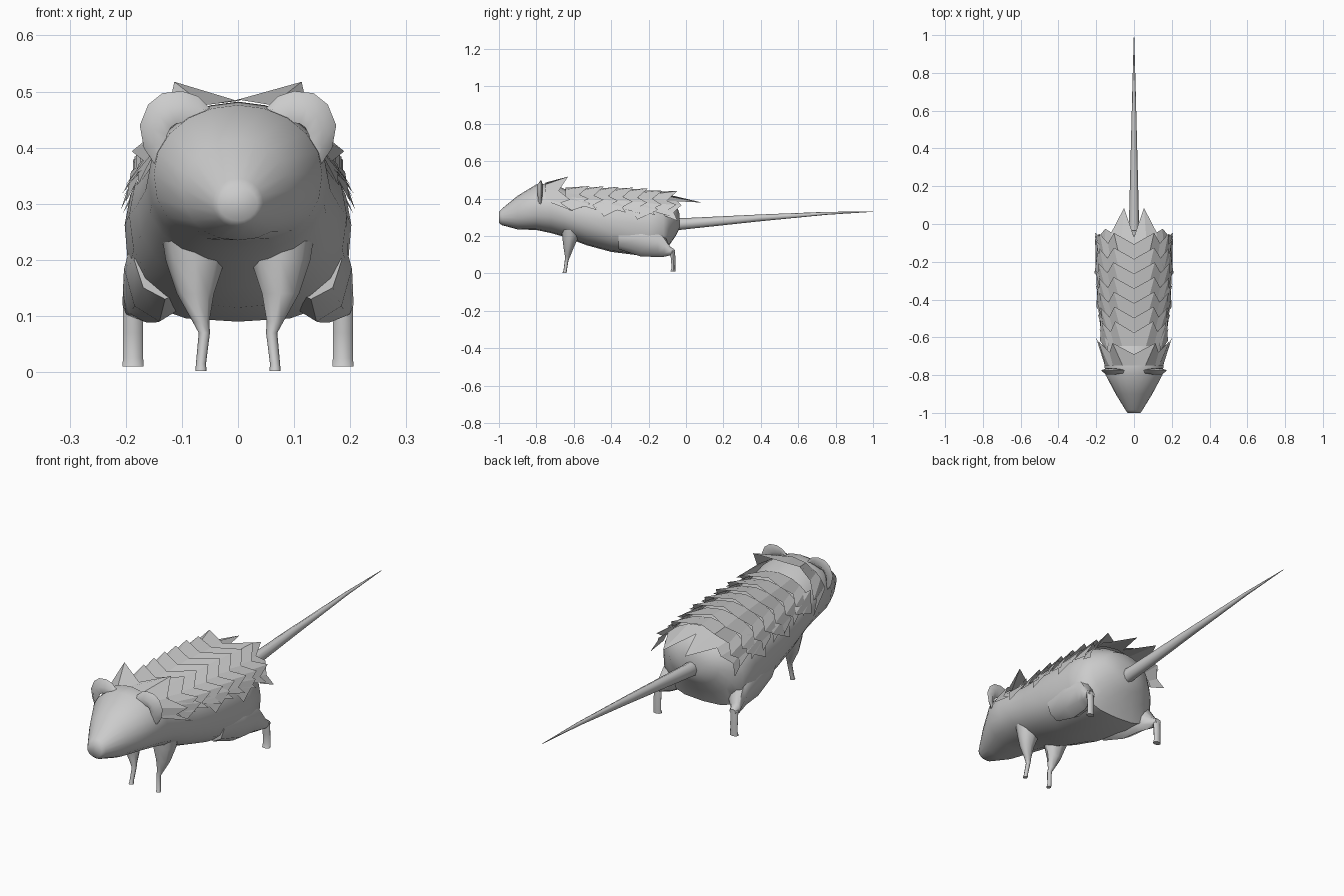
import bpy
from math import sin, cos, pi, radians
from mathutils import Vector

if "Cube" in bpy.data.objects:
    bpy.data.objects.remove(bpy.data.objects["Cube"])

grey = bpy.data.materials.new("plain grey")
grey.use_nodes = True
grey.diffuse_color = (0.6, 0.6, 0.6, 1)
grey.node_tree.nodes["Principled BSDF"].inputs["Base Color"].default_value = (0.6, 0.6, 0.6, 1)


def make(name, verts, faces, smooth=None):
    mesh = bpy.data.meshes.new(name)
    mesh.from_pydata(verts, [], faces)
    mesh.materials.append(grey)
    obj = bpy.data.objects.new(name, mesh)
    bpy.context.collection.objects.link(obj)
    bpy.ops.object.select_all(action="DESELECT")
    obj.select_set(True)
    bpy.context.view_layer.objects.active = obj
    bpy.ops.object.mode_set(mode="EDIT")
    bpy.ops.mesh.select_all(action="SELECT")
    bpy.ops.mesh.normals_make_consistent(inside=False)
    bpy.ops.object.mode_set(mode="OBJECT")
    if smooth:
        bpy.ops.object.shade_smooth_by_angle(angle=radians(smooth))
    return obj


def loft(name, rings, smooth=50):
    """Closed skin over rings with equal point counts."""
    n = len(rings[0])
    faces = [(a * n + i, a * n + (i + 1) % n, (a + 1) * n + (i + 1) % n, (a + 1) * n + i)
             for a in range(len(rings) - 1) for i in range(n)]
    faces += [tuple(range(n)), tuple((len(rings) - 1) * n + i for i in range(n))]
    return make(name, [p for r in rings for p in r], faces, smooth)


# Body stations: y, half width, bottom, top, squareness of the lower half
BODY = [(-1.0, .035, .27, .33, 2), (-.985, .045, .258, .345, 2),
        (-.9, .097, .235, .415, 2.2), (-.8, .15, .232, .476, 2.4),
        (-.72, .16, .215, .482, 2.3), (-.65, .165, .195, .452, 2.1),
        (-.53, .18, .15, .445, 2.2), (-.4, .194, .115, .445, 2.4),
        (-.2, .202, .09, .435, 3), (-.12, .195, .09, .42, 3),
        (-.09, .16, .15, .4, 2.4), (-.055, .12, .2, .375, 2), (-.035, .05, .24, .32, 2)]


def body_point(y, deg):
    """Point on the body skin; the angle runs from the spine down the left side."""
    y = min(max(y, BODY[0][0]), BODY[-1][0])
    for a, b in zip(BODY, BODY[1:]):
        if y <= b[0]:
            break
    t = (y - a[0]) / (b[0] - a[0])
    _, w, lo, hi, sq = [p + (q - p) * t for p, q in zip(a, b)]
    s, c = sin(radians(deg)), cos(radians(deg))
    e = 2 / sq if c < 0 else 1
    sign = lambda v: 1 if v >= 0 else -1
    return Vector((w * sign(s) * abs(s) ** e, y,
                   (lo + hi) / 2 + (hi - lo) / 2 * sign(c) * abs(c) ** e))


def raised(y, deg, lift, limit=-.12):
    """Point held above the body; beyond the limit it keeps the section there."""
    p = body_point(min(y, limit), deg)
    p.y = y
    return p + Vector((sin(radians(deg)) * .7, 0, cos(radians(deg)))) * lift


loft("body", [[body_point(st[0], i * 18) for i in range(20)] for st in BODY], 60)

# Spine sheets: root angle, tip angle, backward reach, lift
ZIGZAG = [(0, 0, .07, .012), (22, 28, .13, .045), (38, 42, .075, .015),
          (50, 56, .125, .034), (62, 64, .07, .012), (66, 74, .09, .02)]
CREST = [(0, 0, .06, .014), (22, 29, .12, .095), (44, 46, .07, .025),
         (56, 66, .13, .055), (70, 72, .08, .02), (74, 84, .15, .045)]
RUMP = [(0, 0, .045, -.015), (20, 18, .2, -.035), (38, 38, .07, 0),
        (50, 50, .09, .005), (62, 66, .05, .01), (72, 82, .07, .02)]


def spine_row(name, y0, pattern):
    full = [(-a, -b, r, h) for a, b, r, h in reversed(pattern[1:])] + pattern
    roots = [raised(y0, a, .006) for a, _, _, _ in full]
    tips = [raised(y0 + r, b, h) for _, b, r, h in full]
    n = len(full)
    make(name, roots + tips, [(i, i + 1, n + i + 1, n + i) for i in range(n - 1)])


spine_row("neck_crest", -.75, CREST)
for k in range(7):
    spine_row(f"spine_row_{k + 1}", -.645 + k * .078, ZIGZAG)
spine_row("rump_spines", -.115, RUMP)


def tube(name, path, sides=8, axis="z"):
    """Path entries: centre x, y, z, then the two cross radii."""
    rings = []
    for x, y, z, r, s in path:
        ring = []
        for i in range(sides):
            u, v = r * cos(2 * pi * i / sides), s * sin(2 * pi * i / sides)
            ring.append((x + u, y + v, z) if axis == "z" else (x + u, y, z + v))
        rings.append(ring)
    return loft(name, rings)


tube("tail", [(0, -.07, .262, .03, .034), (0, 0, .266, .027, .03),
              (0, .4, .297, .017, .018), (0, .75, .321, .008, .008),
              (0, 1.0, .33, .001, .001)], axis="y")

for side, m in (("left", 1), ("right", -1)):
    # Broad blades hanging down the flank
    for k, y in enumerate((-.67, -.49, -.31)):
        make(f"{side}_flank_spine_{k + 1}",
             [raised(y, m * 56, .008), raised(y + .05, m * 84, .016),
              raised(y + .16, m * 64, .022), raised(y + .1, m * 46, .01)],
             [(0, 1, 2), (0, 2, 3)])
    tube(f"{side}_front_leg", [
        (m * .085, -.615, .27, .055, .055), (m * .076, -.617, .2, .053, .045),
        (m * .076, -.627, .14, .033, .028), (m * .066, -.633, .09, .015, .014),
        (m * .06, -.638, .07, .010, .010), (m * .066, -.646, .015, .009, .009),
        (m * .066, -.65, .002, .010, .011)])
    # Haunch swells out of the flank and narrows backwards to the hock
    tube(f"{side}_haunch", [
        (m * .13, -.36, .2, .055, .07), (m * .14, -.24, .185, .063, .095),
        (m * .15, -.15, .17, .054, .082), (m * .165, -.115, .145, .04, .056),
        (m * .182, -.085, .12, .024, .024), (m * .186, -.06, .115, .016, .011)],
        axis="y")
    tube(f"{side}_hind_foot", [
        (m * .187, -.072, .122, .018, .013), (m * .187, -.068, .07, .018, .012),
        (m * .187, -.067, .025, .018, .010), (m * .187, -.07, .01, .019, .014)])
    # Curled ear: crescent strip with a rounded thickness
    outer = [(.045, .466), (.072, .492), (.1, .501), (.135, .497),
             (.16, .477), (.175, .44), (.168, .4), (.142, .36)]
    inner = [(.05, .463), (.068, .45), (.09, .445), (.11, .443),
             (.12, .436), (.126, .424), (.13, .408), (.138, .362)]
    rings = []
    for i, ((ox, oz), (ix, iz)) in enumerate(zip(outer, inner)):
        thick = .004 + .011 * sin(pi * i / 7)
        mx, mz = (ox + ix) / 2, (oz + iz) / 2
        rings.append([(m * ox, -.775, oz), (m * mx, -.783 - thick, mz),
                      (m * ix, -.79, iz), (m * mx, -.778 + thick, mz)])
    loft(f"{side}_ear", rings, 70)
